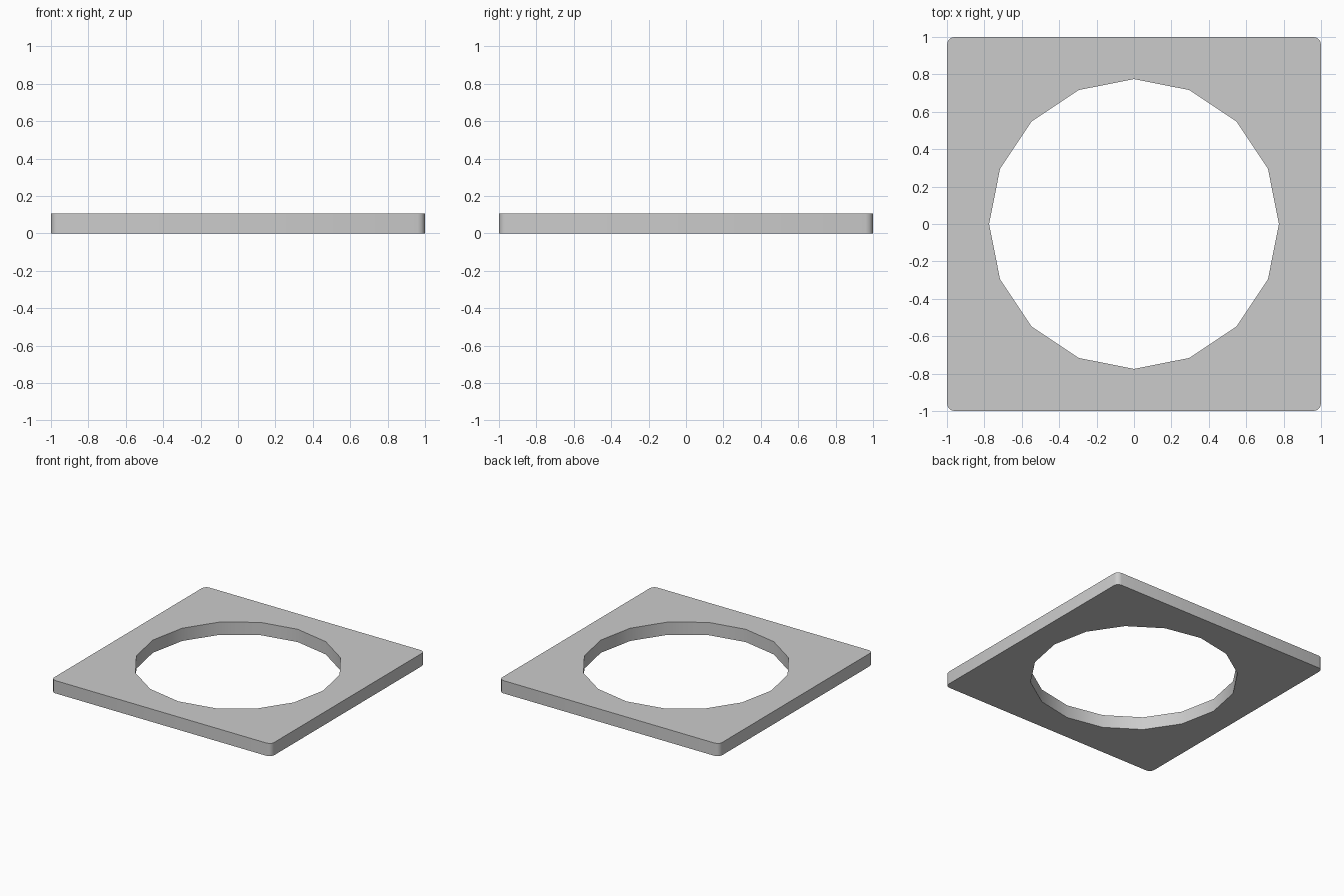
import bpy, bmesh
from math import sin, cos, pi, radians

if "Cube" in bpy.data.objects:
    bpy.data.objects.remove(bpy.data.objects["Cube"])

HEIGHT = 0.105
CORNER = 0.04
CORNER_STEPS = 3
HOLE_RADIUS = 0.775
HOLE_SIDES = 16


def add_loop(bm, points):
    verts = [bm.verts.new((x, y, 0)) for x, y in points]
    return [bm.edges.new((v, verts[(i + 1) % len(verts)])) for i, v in enumerate(verts)]


# Rounded square outline
outline = []
for q, (sx, sy) in enumerate([(1, 1), (-1, 1), (-1, -1), (1, -1)]):
    for i in range(CORNER_STEPS + 1):
        a = (q + i / CORNER_STEPS) * pi / 2
        outline.append((sx * (1 - CORNER) + CORNER * cos(a),
                        sy * (1 - CORNER) + CORNER * sin(a)))

# Sixteen-sided opening
hole = [(HOLE_RADIUS * cos(2 * pi * i / HOLE_SIDES),
         HOLE_RADIUS * sin(2 * pi * i / HOLE_SIDES)) for i in range(HOLE_SIDES)]

# Fill between the two loops and extrude into a plate
bm = bmesh.new()
edges = add_loop(bm, outline) + add_loop(bm, hole)
bmesh.ops.triangle_fill(bm, edges=edges, use_beauty=True, normal=(0, 0, 1))
top = bmesh.ops.extrude_face_region(bm, geom=bm.faces[:], use_keep_orig=True)
bmesh.ops.translate(bm, vec=(0, 0, HEIGHT),
                    verts=[g for g in top["geom"] if isinstance(g, bmesh.types.BMVert)])
bmesh.ops.recalc_face_normals(bm, faces=bm.faces[:])

mesh = bpy.data.meshes.new("square_plate")
bm.to_mesh(mesh)
bm.free()
plate = bpy.data.objects.new("square_plate", mesh)
bpy.context.collection.objects.link(plate)

# Smooth corners and hole wall, sharp rims
bpy.context.view_layer.objects.active = plate
plate.select_set(True)
bpy.ops.object.shade_smooth_by_angle(angle=radians(40))
